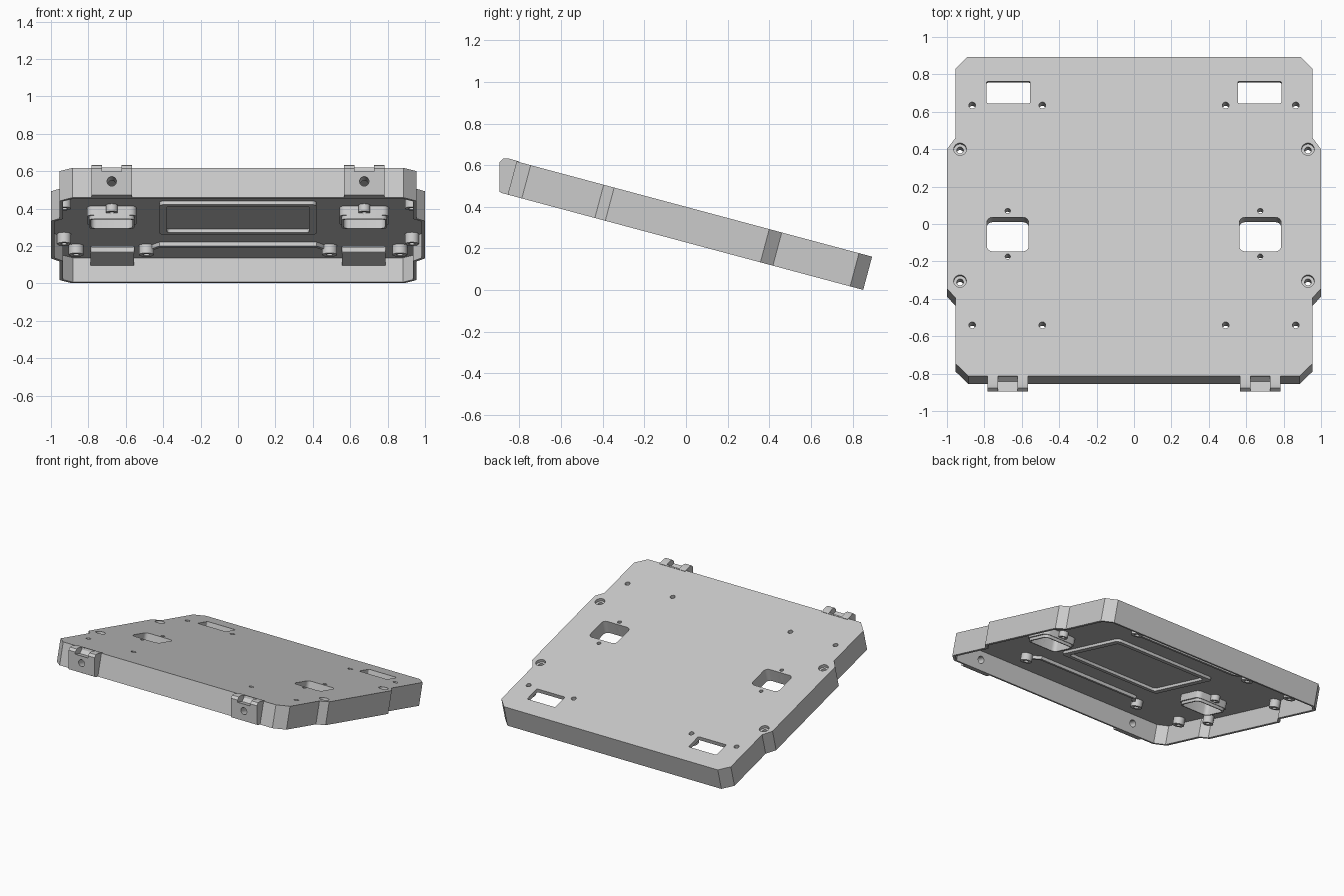
import bpy, bmesh, math
from mathutils import Matrix, Vector

if "Cube" in bpy.data.objects:
    bpy.data.objects.remove(bpy.data.objects["Cube"])

TILT = Matrix.Translation((0, 0, 0.4)) @ Matrix.Rotation(math.radians(-15), 4, 'X')
ROOF, DEPTH, WALL = -0.03, -0.165, 0.02

grey = bpy.data.materials.new("light_grey")
grey.use_nodes = True
grey.diffuse_color = (0.6, 0.6, 0.6, 1)
grey.node_tree.nodes["Principled BSDF"].inputs["Base Color"].default_value = (0.6, 0.6, 0.6, 1)


def add_prism(bm, pts, lo, hi, axis='Z'):
    """Extrude a closed outline along z, or a (y, z) outline along x."""
    place = (lambda p, h: (p[0], p[1], h)) if axis == 'Z' else (lambda p, h: (h, p[0], p[1]))
    if axis == 'Y':
        place = lambda p, h: (p[0], h, p[1])
    face = bm.faces.new([bm.verts.new(place(p, lo)) for p in pts])
    new = bmesh.ops.extrude_face_region(bm, geom=[face])["geom"]
    shift = Vector(place((0, 0), hi - lo))
    bmesh.ops.translate(bm, vec=shift, verts=[g for g in new if isinstance(g, bmesh.types.BMVert)])


def make(name, prisms):
    bm = bmesh.new()
    for p in prisms:
        add_prism(bm, *p)
    bmesh.ops.recalc_face_normals(bm, faces=bm.faces)
    mesh = bpy.data.meshes.new(name)
    bm.to_mesh(mesh)
    bm.free()
    mesh.materials.append(grey)
    ob = bpy.data.objects.new(name, mesh)
    bpy.context.collection.objects.link(ob)
    return ob


def cut(ob, prisms):
    """Subtract prisms from an object and bake the result."""
    cutter = make("cutter", prisms)
    mod = ob.modifiers.new("cut", 'BOOLEAN')
    mod.object, mod.operation, mod.solver = cutter, 'DIFFERENCE', 'EXACT'
    dg = bpy.context.evaluated_depsgraph_get()
    mesh = bpy.data.meshes.new_from_object(ob.evaluated_get(dg))
    ob.modifiers.clear()
    ob.data = mesh
    bpy.data.objects.remove(cutter)


def circle(x, y, r, n=24):
    return [(x + r * math.cos(2 * math.pi * i / n), y + r * math.sin(2 * math.pi * i / n)) for i in range(n)]


def rounded(x0, x1, y0, y1, r, n=5):
    pts = []
    for k, (cx, cy) in enumerate([(x1 - r, y1 - r), (x0 + r, y1 - r), (x0 + r, y0 + r), (x1 - r, y0 + r)]):
        for i in range(n):
            a = math.pi / 2 * (k + i / (n - 1))
            pts.append((cx + r * math.cos(a), cy + r * math.sin(a)))
    return pts


def inset(pts, d):
    """Offset a counter-clockwise outline inwards by d."""
    out = []
    for i, p in enumerate(pts):
        a, b, c = Vector(pts[i - 1]), Vector(p), Vector(pts[(i + 1) % len(pts)])
        n1, n2 = [Vector((-e.y, e.x)).normalized() for e in (b - a, c - b)]
        out.append(b + (n1 + n2) * d / (1 + n1.dot(n2)))
    return out


def both(f):
    return [f(s) for s in (-1, 1)]


# Shell: outline with clipped corners and wider middle, hollow from below
half = [(0.885, -0.842), (0.955, -0.772), (0.955, -0.409), (1, -0.357),
        (1, 0.414), (0.955, 0.476), (0.955, 0.86), (0.89, 0.925)]
outline = half + [(-x, y) for x, y in reversed(half)]
shell = make("lid_shell", [(outline, DEPTH, 0)])
cut(shell, [(inset(outline, WALL), DEPTH - 0.1, ROOF)])

# Hole layouts
small = [(sx * x, y) for sx in (-1, 1) for x in (0.49, 0.865) for y in (-0.56, 0.657)]
side = [(sx * 0.93, y) for sx in (-1, 1) for y in (-0.316, 0.414)]
latch_screws = [(sx * 0.675, y) for sx in (-1, 1) for y in (-0.18, 0.073)]
drills = [(circle(x, y, 0.018, 16), -0.3, 0.1) for x, y in small + side]
drills += [(circle(x, y, 0.014, 16), -0.3, 0.1) for x, y in latch_screws]
sinks = [(circle(x, y, 0.034), -0.022, 0.1) for x, y in side]


def span(s, a, b):
    return (a, b) if s > 0 else (-b, -a)


square = both(lambda s: (rounded(*span(s, 0.563, 0.787), -0.152, 0.037, 0.03), -0.3, 0.1))
slots = both(lambda s: (rounded(*span(s, 0.555, 0.788), 0.668, 0.79, 0.008), -0.05, 0.1))
bolts = both(lambda s: (circle(s * 0.675, -0.091, 0.025), -1.1, -0.8, 'Y'))
for group in (drills, sinks, square, slots, bolts):
    cut(shell, group)

parts = [shell]

# Screw bosses under the roof
bosses = make("screw_bosses", [(circle(x, y, 0.04), -0.08, ROOF + 0.003) for x, y in small])
side_bosses = make("side_bosses", [(circle(x, y, 0.037), -0.085, ROOF + 0.003) for x, y in side])
for ob in (bosses, side_bosses):
    cut(ob, drills)
    parts.append(ob)

# Latch collars around the square openings, with screw posts
collars = make("latch_collars", both(
    lambda s: (rounded(*span(s, 0.543, 0.807), -0.168, 0.053, 0.035), -0.08, ROOF + 0.003)))
lips = make("latch_lips", both(
    lambda s: (rounded(*span(s, 0.553, 0.797), -0.162, 0.047, 0.033), -0.1, -0.08)))
posts = make("latch_posts", [(circle(x, y, 0.032), -0.07, ROOF + 0.003) for x, y in latch_screws])
for ob in (collars, lips, posts):
    cut(ob, square)
    cut(ob, drills)
    parts.append(ob)

# Raised frame under the roof
frame = make("inner_frame", [(rounded(-0.42, 0.42, -0.27, 0.355, 0.03), -0.05, ROOF + 0.003)])
cut(frame, [(rounded(-0.38, 0.38, -0.23, 0.31, 0.02), -0.2, 0.1)])
parts.append(frame)

# Long ribs that jog outwards to meet the bosses
for name, flip in (("back_rib", 1), ("front_rib", -1)):
    path = [(-0.46, 0.635), (-0.42, 0.58), (0.42, 0.58), (0.46, 0.635),
            (0.45, 0.66), (0.41, 0.605), (-0.41, 0.605), (-0.45, 0.66)]
    pts = [(x, y if flip > 0 else 0.097 - y) for x, y in path]
    parts.append(make(name, [(pts, -0.052, ROOF + 0.003)]))

# Sloped ramps behind the slots
ramp = [(0.795, -0.025), (0.91, -0.025), (0.91, -0.075), (0.795, -0.035)]
parts.append(make("slot_ramps", both(lambda s: (ramp, *span(s, 0.555, 0.788), 'X'))))

# Front hinge blocks with a notch between two ears
side_profile = [(-0.83, 0.003), (-0.885, 0.004), (-0.908, -0.004), (-0.92, -0.024),
                (-0.883, -0.162), (-0.872, DEPTH), (-0.838, DEPTH)]
hinges = make("hinge_blocks", both(lambda s: (side_profile, *span(s, 0.567, 0.783), 'X')))
notch = [(-0.841, 0.1), (-0.841, -0.012), (-0.86, -0.04), (-1, -0.04), (-1, 0.1)]
cut(hinges, both(lambda s: (notch, *span(s, 0.622, 0.728), 'X')))
cut(hinges, bolts)
parts.append(hinges)

# Tilt everything and shade round walls smoothly
for ob in parts:
    ob.matrix_world = TILT
    ob.select_set(True)
    bpy.context.view_layer.objects.active = ob
bpy.ops.object.shade_smooth_by_angle(angle=math.radians(30))
